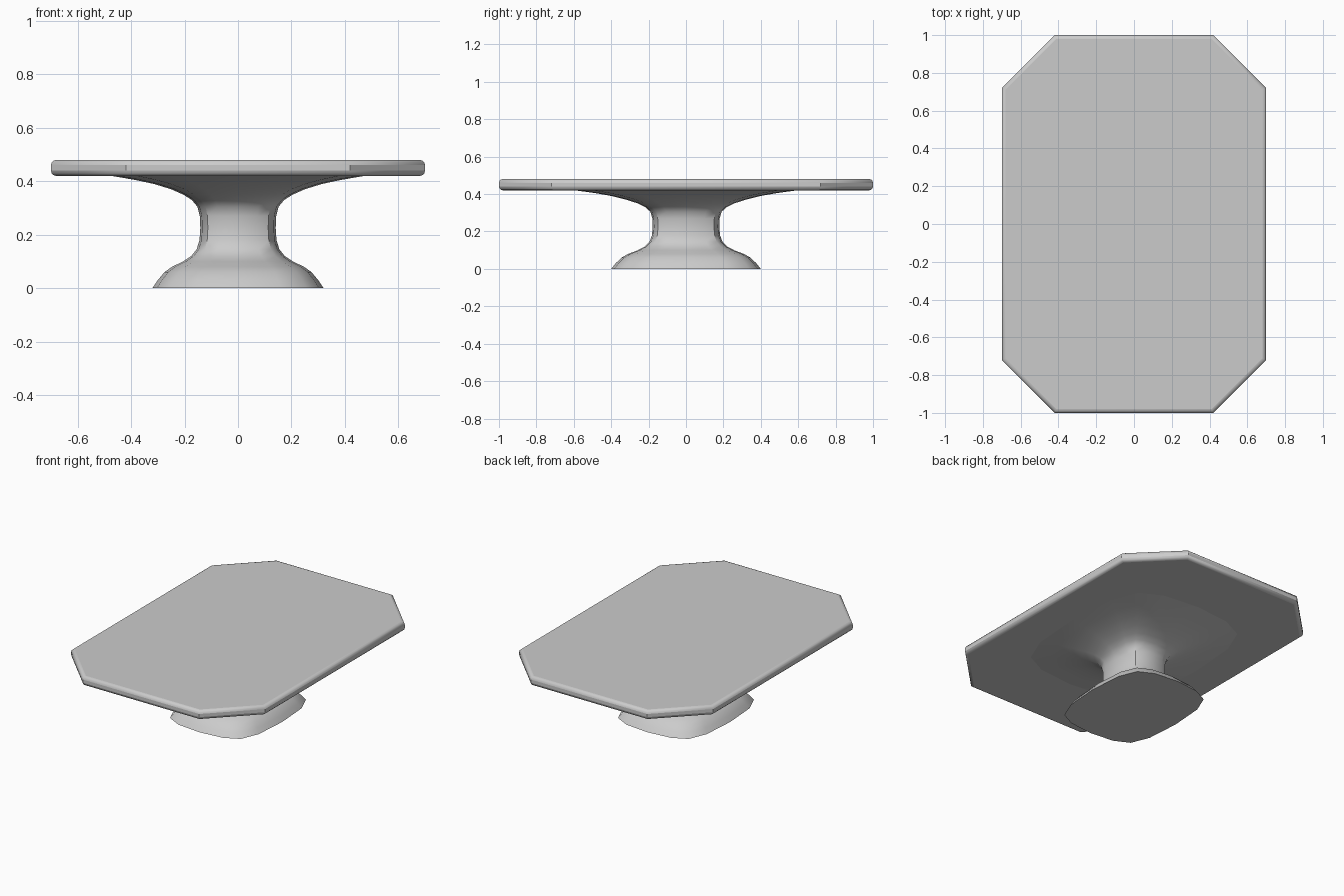
import bpy, bmesh, math

if "Cube" in bpy.data.objects:
    bpy.data.objects.remove(bpy.data.objects["Cube"])

# Chamfered rectangle outline shared by the top and the pedestal
def octagon(a, b, fx, fy):
    return [(a, -fy), (a, fy), (fx, b), (-fx, b),
            (-a, fy), (-a, -fy), (-fx, -b), (fx, -b)]

# One corner-rounding step: 8 sides become 16
def soften(pts):
    out, n = [], len(pts)
    for i in range(n):
        p, q, r = pts[i - 1], pts[i], pts[(i + 1) % n]
        out.append(tuple(0.75 * q[k] + 0.125 * (p[k] + r[k]) for k in (0, 1)))
        out.append(tuple(0.5 * (q[k] + r[k]) for k in (0, 1)))
    return out

# Skin a stack of (outline, z) rings and cap both ends
def loft(name, rings):
    bm = bmesh.new()
    loops = [[bm.verts.new((x, y, z)) for x, y in pts] for pts, z in rings]
    n = len(loops[0])
    for lo, hi in zip(loops, loops[1:]):
        for i in range(n):
            j = (i + 1) % n
            bm.faces.new((lo[i], lo[j], hi[j], hi[i]))
    bm.faces.new(loops[0][::-1])
    bm.faces.new(loops[-1])
    bmesh.ops.recalc_face_normals(bm, faces=bm.faces)
    me = bpy.data.meshes.new(name)
    bm.to_mesh(me)
    bm.free()
    ob = bpy.data.objects.new(name, me)
    bpy.context.collection.objects.link(ob)
    return ob

def smooth(ob):
    bpy.ops.object.select_all(action='DESELECT')
    ob.select_set(True)
    bpy.context.view_layer.objects.active = ob
    bpy.ops.object.shade_smooth_by_angle(angle=math.radians(35))

# Table top slab with rounded rims
outline = octagon(0.70, 1.0, 0.42, 0.72)
top = loft("table_top", [(outline, 0.42), (outline, 0.48)])
bev = top.modifiers.new("rim", 'BEVEL')
bev.width = 0.02
bev.segments = 3
bev.limit_method = 'ANGLE'
bev.angle_limit = math.radians(60)
smooth(top)

# Pedestal: foot, neck and flare, as (z, half width x, half width y)
profile = [(0, .32, .40), (.03, .30, .376), (.06, .275, .345), (.08, .247, .31),
           (.10, .205, .257), (.12, .175, .22), (.145, .155, .195),
           (.18, .144, .182), (.225, .141, .178), (.27, .143, .18),
           (.305, .152, .19), (.33, .173, .217), (.35, .205, .257),
           (.37, .25, .32), (.39, .315, .40), (.405, .385, .485),
           (.421, .48, .60)]
pedestal = loft("pedestal", [(soften(octagon(a, b, 0.6 * a, 0.68 * b)), z)
                             for z, a, b in profile])
smooth(pedestal)
